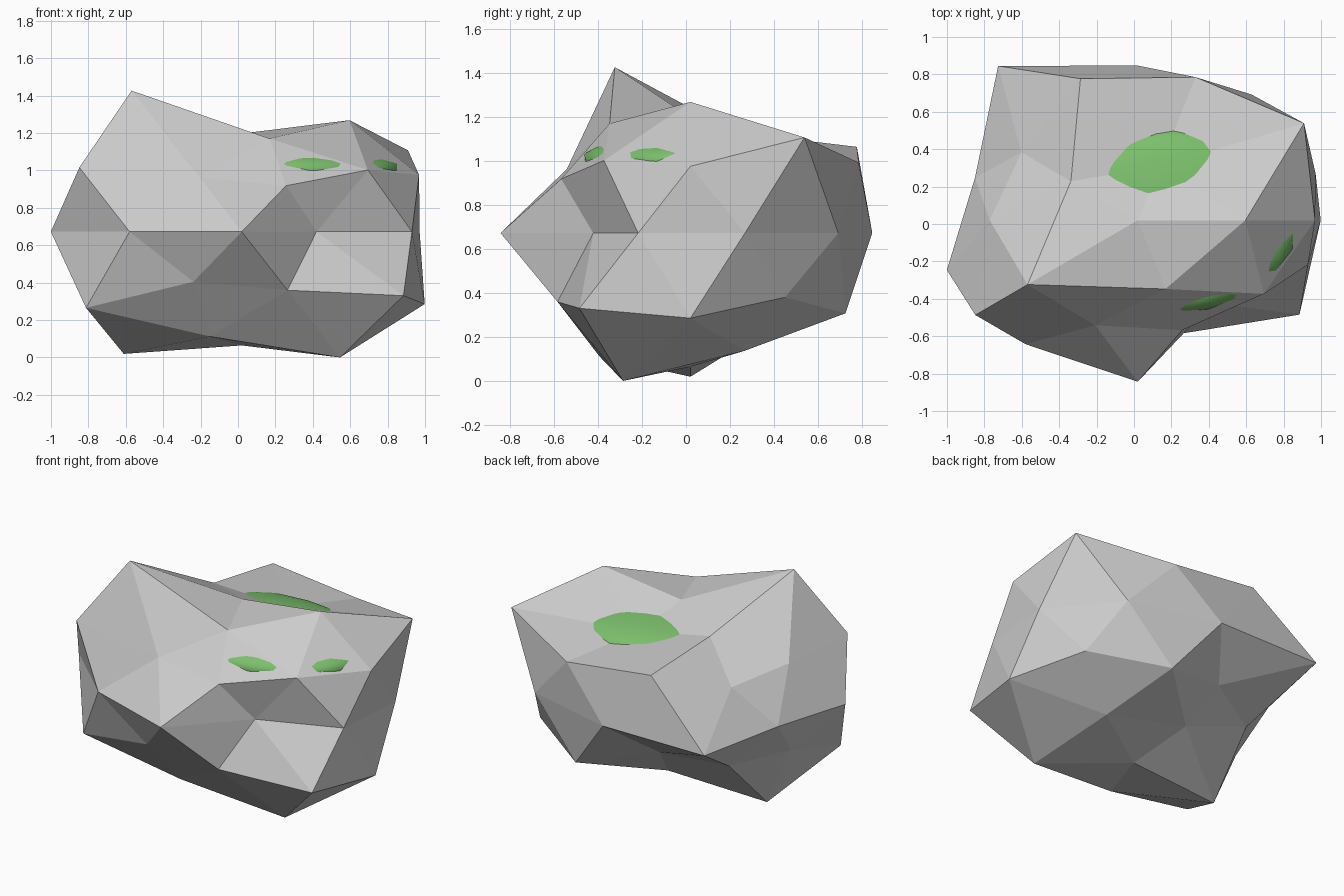
import bpy, math

if "Cube" in bpy.data.objects:
    bpy.data.objects.remove(bpy.data.objects["Cube"])

# Rock: low-poly icosphere, each vertex pushed in or out along its direction
CENTRE = (0.02, 0.02, 0.67)
SCALE = (1.0, 0.803, 0.64)
RADII = [  # rings from bottom to top, counter-clockwise from +x
    0.95,
    0.985, 0.825, 1.20, 1.03, 1.235,
    1.15, 1.085, 0.865, 1.21, 0.93,
    1.02, 0.79, 0.90, 0.935, 1.195,
    1.00, 1.035, 1.03, 1.27, 0.915, 1.073, 1.02, 1.075, 0.68, 0.957,
    1.06, 1.12, 0.86, 1.20, 0.86,
    1.292, 1.165, 0.93, 0.865, 0.98,
    1.095, 0.72, 0.84, 1.385, 0.915,
    0.82,
]


def ring_order(v):
    angle = round(math.degrees(math.atan2(v.co.y, v.co.x))) % 360
    return round(v.co.z, 2), angle


bpy.ops.mesh.primitive_ico_sphere_add(subdivisions=2, radius=1)
rock = bpy.context.object
rock.name = "rock"
for v, r in zip(sorted(rock.data.vertices, key=ring_order), RADII):
    v.co = [c + s * r * d for c, s, d in zip(CENTRE, SCALE, v.co.normalized())]
low = min(v.co.z for v in rock.data.vertices)
for v in rock.data.vertices:
    v.co.z -= low
bpy.ops.object.shade_flat()

# Moss: flat smooth cushion showing through the hollows in the top
bpy.ops.mesh.primitive_ico_sphere_add(subdivisions=3, radius=1)
moss = bpy.context.object
moss.name = "moss"
for v in moss.data.vertices:
    v.co = (0.18 + 0.70 * v.co.x, 0.02 + 0.50 * v.co.y, 1.0 + 0.14 * v.co.z)
bpy.ops.object.shade_smooth()
green = bpy.data.materials.new("moss_green")
green.diffuse_color = (0.2, 0.52, 0.15, 1)
green.use_nodes = True
green.node_tree.nodes["Principled BSDF"].inputs["Base Color"].default_value = green.diffuse_color
moss.data.materials.append(green)
